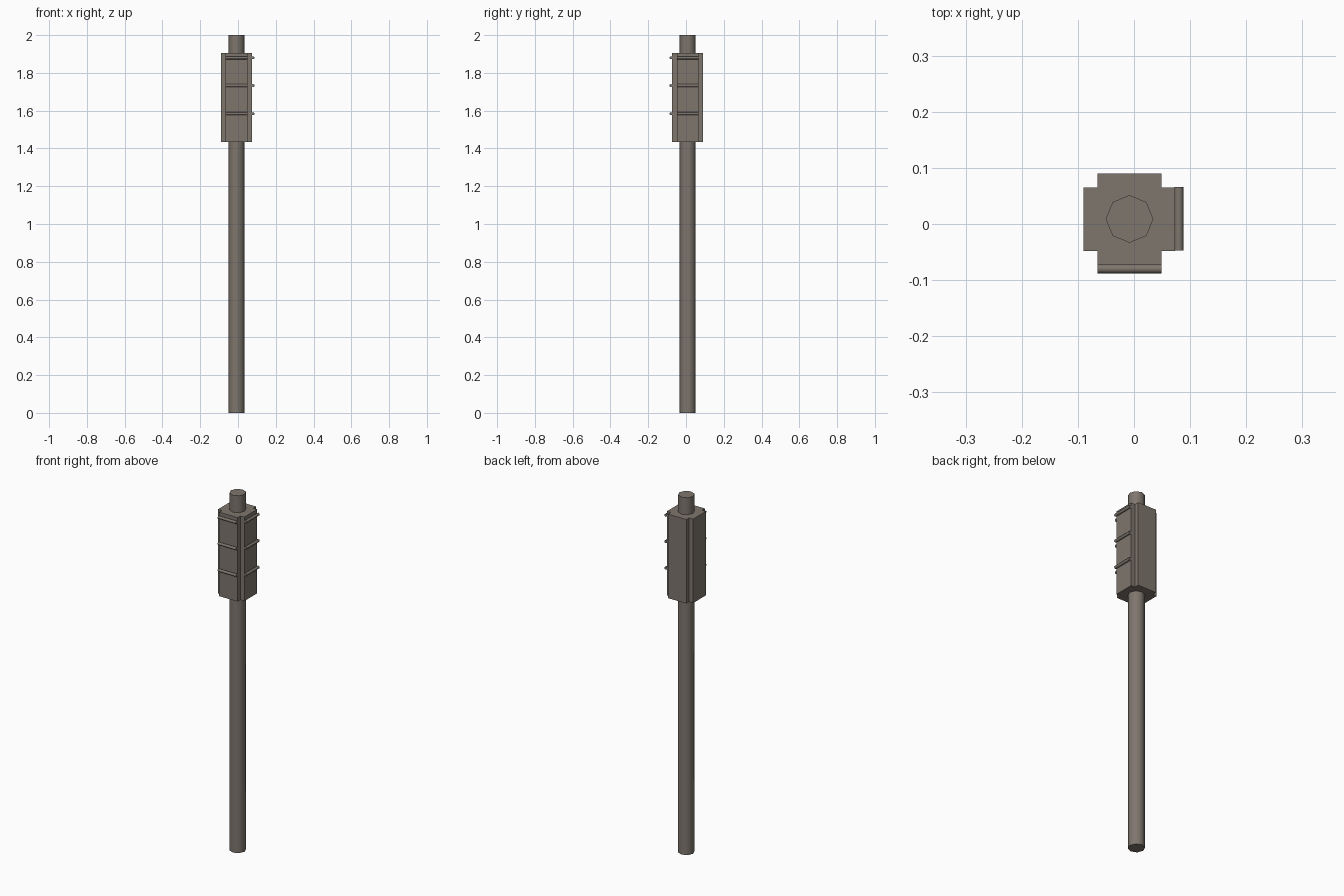
import bpy, bmesh, math

if "Cube" in bpy.data.objects:
    bpy.data.objects.remove(bpy.data.objects["Cube"])

mat = bpy.data.materials.new("weathered grey")
mat.diffuse_color = (0.21, 0.182, 0.155, 1)
mat.use_nodes = True
mat.node_tree.nodes["Principled BSDF"].inputs["Base Color"].default_value = mat.diffuse_color

CX, CY = -0.008, 0.009      # pole axis


def cylinder(name, radius, depth, loc, rot=(0, 0, 0)):
    bpy.ops.mesh.primitive_cylinder_add(vertices=8, radius=radius, depth=depth,
                                        location=loc, rotation=rot)
    ob = bpy.context.object
    ob.name = name
    ob.data.materials.append(mat)
    bpy.ops.object.shade_smooth_by_angle(angle=math.radians(60))
    return ob


# Octagonal pole
cylinder("pole", 0.0425, 2.0, (CX, CY, 1.0))

# Signal housing: cross-shaped profile extruded upwards
x0, x1, xa, xb = -0.09, 0.073, -0.065, 0.049
y0, y1, ya, yb = -0.073, 0.09, -0.048, 0.065
profile = [(xa, y0), (xb, y0), (xb, ya), (x1, ya), (x1, yb), (xb, yb),
           (xb, y1), (xa, y1), (xa, yb), (x0, yb), (x0, ya), (xa, ya)]
bm = bmesh.new()
face = bm.faces.new([bm.verts.new((x, y, 1.435)) for x, y in profile])
ext = bmesh.ops.extrude_face_region(bm, geom=[face])
bmesh.ops.translate(bm, vec=(0, 0, 0.47),
                    verts=[v for v in ext["geom"] if isinstance(v, bmesh.types.BMVert)])
bmesh.ops.recalc_face_normals(bm, faces=bm.faces)
mesh = bpy.data.meshes.new("signal_housing")
bm.to_mesh(mesh)
bm.free()
mesh.materials.append(mat)
bpy.context.collection.objects.link(bpy.data.objects.new("signal_housing", mesh))

# Rod-like hoods over each lamp on the front and right sides
for i, z in enumerate((1.88, 1.733, 1.584)):
    cylinder(f"front_hood_{i + 1}", 0.008, 0.114, (CX, -0.080, z), (0, math.pi / 2, 0))
    cylinder(f"right_hood_{i + 1}", 0.008, 0.113, (0.080, CY, z), (math.pi / 2, 0, 0))
